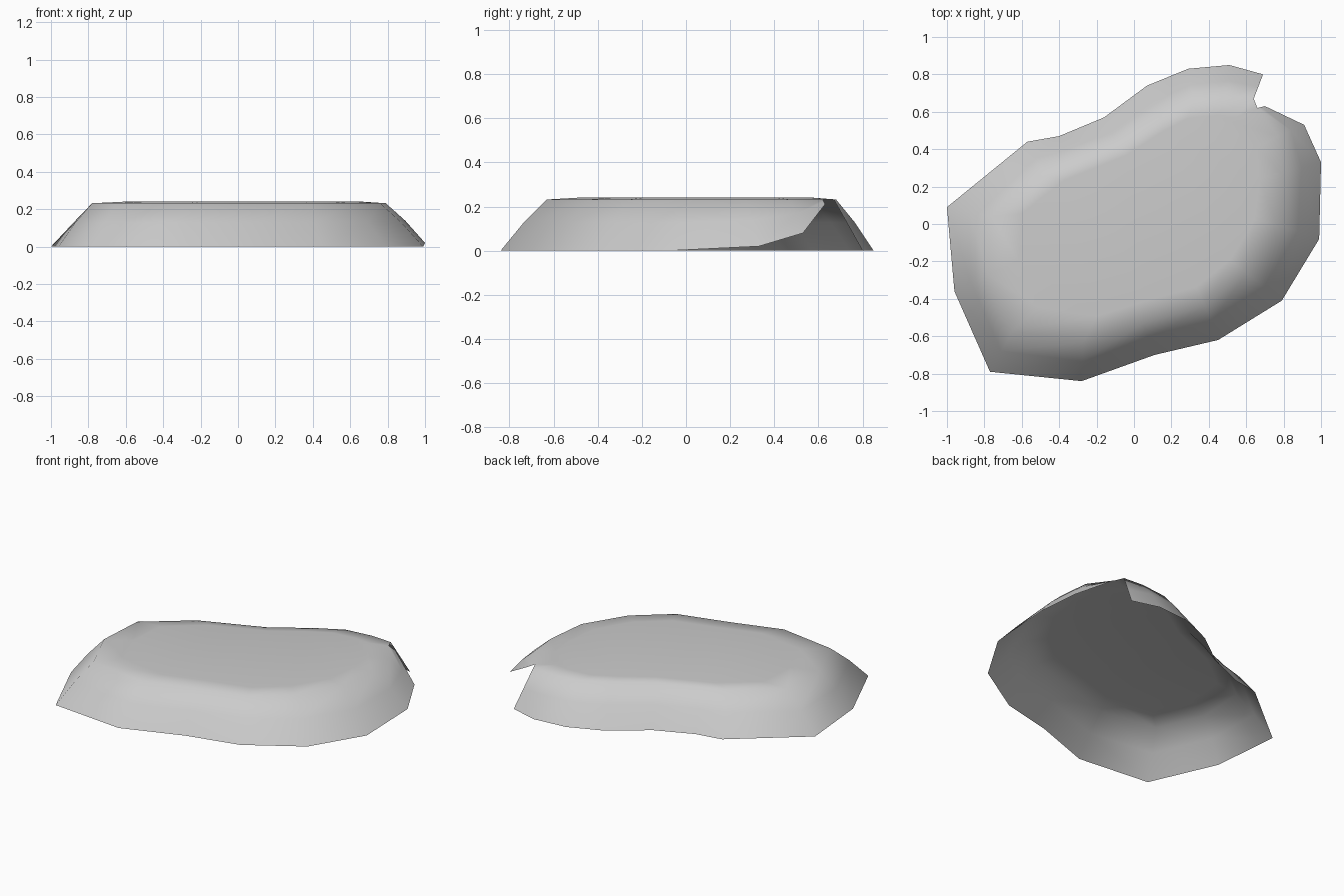
import bpy
import bmesh
from mathutils import Vector

cube = bpy.data.objects.get("Cube")
if cube:
    bpy.data.objects.remove(cube, do_unlink=True)

TOP = .24

# One plain stone colour
stone = bpy.data.materials.new("stone_grey")
stone.use_nodes = True
colour = (.6, .6, .6, 1)
stone.diffuse_color = colour
shader = next(n for n in stone.node_tree.nodes if n.type == "BSDF_PRINCIPLED")
shader.inputs["Base Color"].default_value = colour
shader.inputs["Roughness"].default_value = .8

# Ground outline, counter-clockwise from the split in the back right corner
foot = [(.69, .8), (.51, .85), (.29, .83), (.07, .74), (-.16, .57), (-.4, .47),
        (-.57, .44), (-1, .09), (-.96, -.36), (-.77, -.79), (-.28, -.84),
        (.11, -.7), (.45, -.62), (.79, -.41), (.99, -.08), (1, .33),
        (.91, .53), (.7, .63)]

# Matching outline of the shoulder, where the wall meets the top
shoulder = [(.64, .67), (.5, .68), (.32, .66), (.15, .57), (-.08, .42),
            (-.33, .32), (-.48, .26), (-.76, .04), (-.78, -.27), (-.65, -.57),
            (-.27, -.63), (.05, -.53), (.38, -.44), (.6, -.26), (.76, 0),
            (.79, .27), (.77, .47), (.66, .62)]

# The foot lifts off the ground towards the split
lift = [0] * (len(foot) - 3) + [.02, .08, .21]


def add_ring(bm, points):
    return [bm.verts.new(p) for p in points]


def bridge(bm, lower, upper, closed):
    """Join two rings with quads, leaving the split open if asked."""
    count = len(lower)
    for i in range(count if closed else count - 1):
        j = (i + 1) % count
        bm.faces.new((lower[i], lower[j], upper[j], upper[i]))


def build_slab():
    bm = bmesh.new()
    foot_points = [Vector((x, y, z)) for (x, y), z in zip(foot, lift)]
    rim_points = [Vector((x, y, TOP - .008)) for x, y in shoulder]

    # The wall bulges slightly between foot and shoulder
    wall_points = [a.lerp(b, .5) for a, b in zip(foot_points, rim_points)]
    for p in wall_points[1:-1]:
        p.z += .012

    # The plateau is the shoulder outline drawn inwards
    centre = sum(rim_points, Vector()) / len(rim_points)
    inner_points = [p.lerp(centre, .18) for p in rim_points]
    for p in inner_points:
        p.z = TOP

    rings = [add_ring(bm, pts) for pts in
             (foot_points, wall_points, rim_points, inner_points)]
    bridge(bm, rings[0], rings[1], closed=False)
    bridge(bm, rings[1], rings[2], closed=False)
    bridge(bm, rings[2], rings[3], closed=True)
    plateau = bm.faces.new(rings[3])
    bmesh.ops.triangulate(bm, faces=[plateau])

    for face in bm.faces:
        face.smooth = True
    mesh = bpy.data.meshes.new("rock_slab")
    bm.to_mesh(mesh)
    bm.free()
    mesh.materials.append(stone)
    slab = bpy.data.objects.new("rock_slab", mesh)
    bpy.context.collection.objects.link(slab)
    return slab


build_slab()
